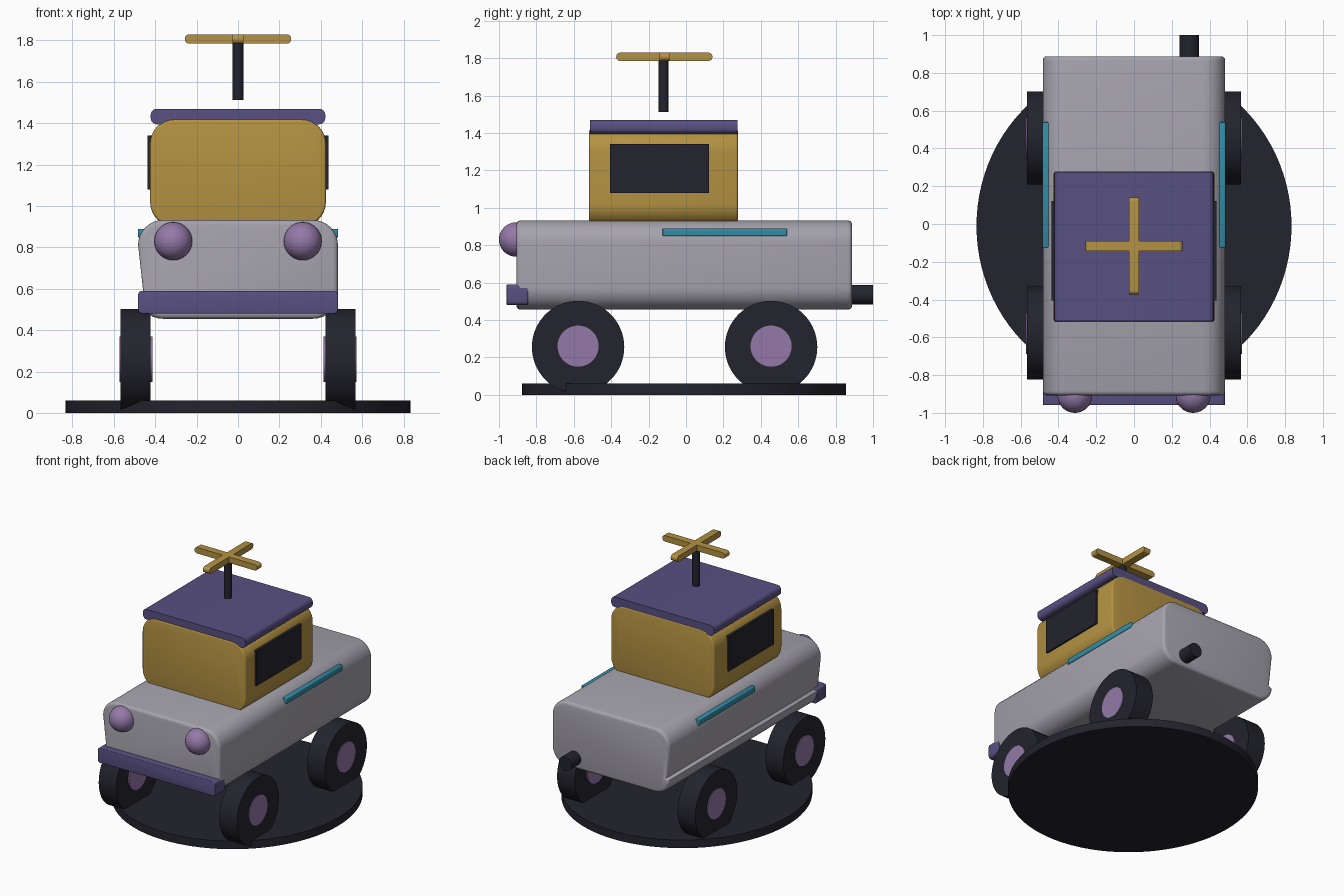
import bpy, bmesh, math

cube = bpy.data.objects.get("Cube")
if cube:
    bpy.data.objects.remove(cube, do_unlink=True)


def material(name, rgb):
    lin = [((c / 255 + 0.055) / 1.055) ** 2.4 for c in rgb] + [1.0]
    m = bpy.data.materials.new(name)
    m.use_nodes = True
    m.diffuse_color = lin
    for node in m.node_tree.nodes:
        if node.type == 'BSDF_PRINCIPLED':
            node.inputs["Base Color"].default_value = lin
    return m


GREY = material("body_grey", (165, 162, 172))
PURPLE = material("trim_purple", (88, 80, 130))
GOLD = material("cabin_gold", (180, 146, 66))
MAUVE = material("lamp_mauve", (148, 121, 168))
TEAL = material("stripe_teal", (50, 140, 166))
DARK = material("rubber_dark", (35, 35, 45))


def finish(ob, name, mat):
    ob.name = ob.data.name = name
    ob.data.materials.append(mat)
    bpy.ops.object.select_all(action='DESELECT')
    ob.select_set(True)
    bpy.context.view_layer.objects.active = ob
    bpy.ops.object.shade_smooth_by_angle(angle=math.radians(32))
    return ob


def rounded_rect(u0, u1, v0, v1, r, n=8):
    """Counter-clockwise outline, starting at the +u end of the top right corner."""
    pts = []
    for i, (cu, cv) in enumerate([(u1 - r, v1 - r), (u0 + r, v1 - r),
                                  (u0 + r, v0 + r), (u1 - r, v0 + r)]):
        for k in range(n + 1):
            a = math.pi / 2 * (i + k / n)
            pts.append((cu + r * math.cos(a), cv + r * math.sin(a)))
    return pts


def prism(name, pts, axis, lo, hi, mat, bevel=0.0):
    """Extrude a (horizontal, z) outline along x or y, rounding the end rims."""
    bm = bmesh.new()
    rings = []
    for t in (lo, hi):
        rings.append([bm.verts.new((u, t, v) if axis == 'y' else (t, u, v)) for u, v in pts])
    caps = [bm.faces.new(ring) for ring in rings]
    n = len(pts)
    for i in range(n):
        j = (i + 1) % n
        bm.faces.new((rings[0][i], rings[0][j], rings[1][j], rings[1][i]))
    bmesh.ops.recalc_face_normals(bm, faces=bm.faces)
    if bevel:
        rim = [e for cap in caps for e in cap.edges]
        bmesh.ops.bevel(bm, geom=rim, offset=bevel, segments=3, profile=0.5,
                        affect='EDGES', clamp_overlap=False)
    me = bpy.data.meshes.new(name)
    bm.to_mesh(me)
    bm.free()
    ob = bpy.data.objects.new(name, me)
    bpy.context.collection.objects.link(ob)
    return finish(ob, name, mat)


def cylinder(name, loc, r, depth, mat, axis='z', verts=48):
    rot = {'x': (0, math.pi / 2, 0), 'y': (math.pi / 2, 0, 0), 'z': (0, 0, 0)}[axis]
    bpy.ops.mesh.primitive_cylinder_add(vertices=verts, radius=r, depth=depth,
                                        location=loc, rotation=rot)
    return finish(bpy.context.object, name, mat)


# Round ground plate
plate = cylinder("base_plate", (0, -0.01, 0.03), 1, 0.06, DARK, verts=96)
plate.scale = (0.834, 0.866, 1)

# Body: rounded section with one side leaning in to a small ledge
section = rounded_rect(-0.483, 0.483, 0.455, 0.932, 0.12)
section.insert(len(section) // 2, (-0.458, 0.585))
prism("body", section, 'y', -0.907, 0.888, GREY, 0.022)

# Cabin, roof and bumper
prism("cabin", rounded_rect(-0.425, 0.425, 0.90, 1.42, 0.12), 'y', -0.519, 0.278, GOLD, 0.012)
prism("roof", rounded_rect(-0.422, 0.422, 1.395, 1.47, 0.03, 5), 'y', -0.514, 0.275, PURPLE)
prism("bumper", rounded_rect(-0.483, 0.483, 0.48, 0.59, 0.02, 4), 'y', -0.959, -0.845, PURPLE, 0.005)

# Parts on both sides
for side, label in ((1, "left"), (-1, "right")):
    pane = [(-0.406, 1.08), (0.122, 1.08), (0.122, 1.34), (-0.406, 1.34)]
    prism("window_" + label, pane, 'x', side * 0.415, side * 0.437, DARK)
    band = rounded_rect(-0.125, 0.54, 0.848, 0.89, 0.006, 2)
    prism("side_stripe_" + label, band, 'x', side * 0.44, side * 0.484, TEAL, 0.006)

    bpy.ops.mesh.primitive_uv_sphere_add(segments=32, ring_count=16, radius=0.092,
                                         location=(side * 0.313, -0.908, 0.83))
    finish(bpy.context.object, "headlight_" + label, MAUVE)

    for end, y in (("front", -0.577), ("rear", 0.455)):
        cylinder(f"{end}_wheel_{label}", (side * 0.495, y, 0.255), 0.247, 0.145, DARK, 'x', 64)
        cylinder(f"{end}_hub_{label}", (side * 0.493, y, 0.26), 0.11, 0.16, MAUVE, 'x', 40)

# Exhaust pipe
cylinder("exhaust", (0.293, 0.92, 0.535), 0.052, 0.16, DARK, 'y', 32)

# Rotor mast and crossed blades
cylinder("rotor_mast", (0, -0.12, 1.65), 0.027, 0.276, DARK, 'z', 24)
prism("blade_across", rounded_rect(-0.257, 0.257, 1.785, 1.829, 0.02, 5), 'y', -0.143, -0.089, GOLD)
prism("blade_along", rounded_rect(-0.373, 0.141, 1.785, 1.829, 0.02, 5), 'x', -0.027, 0.027, GOLD)
